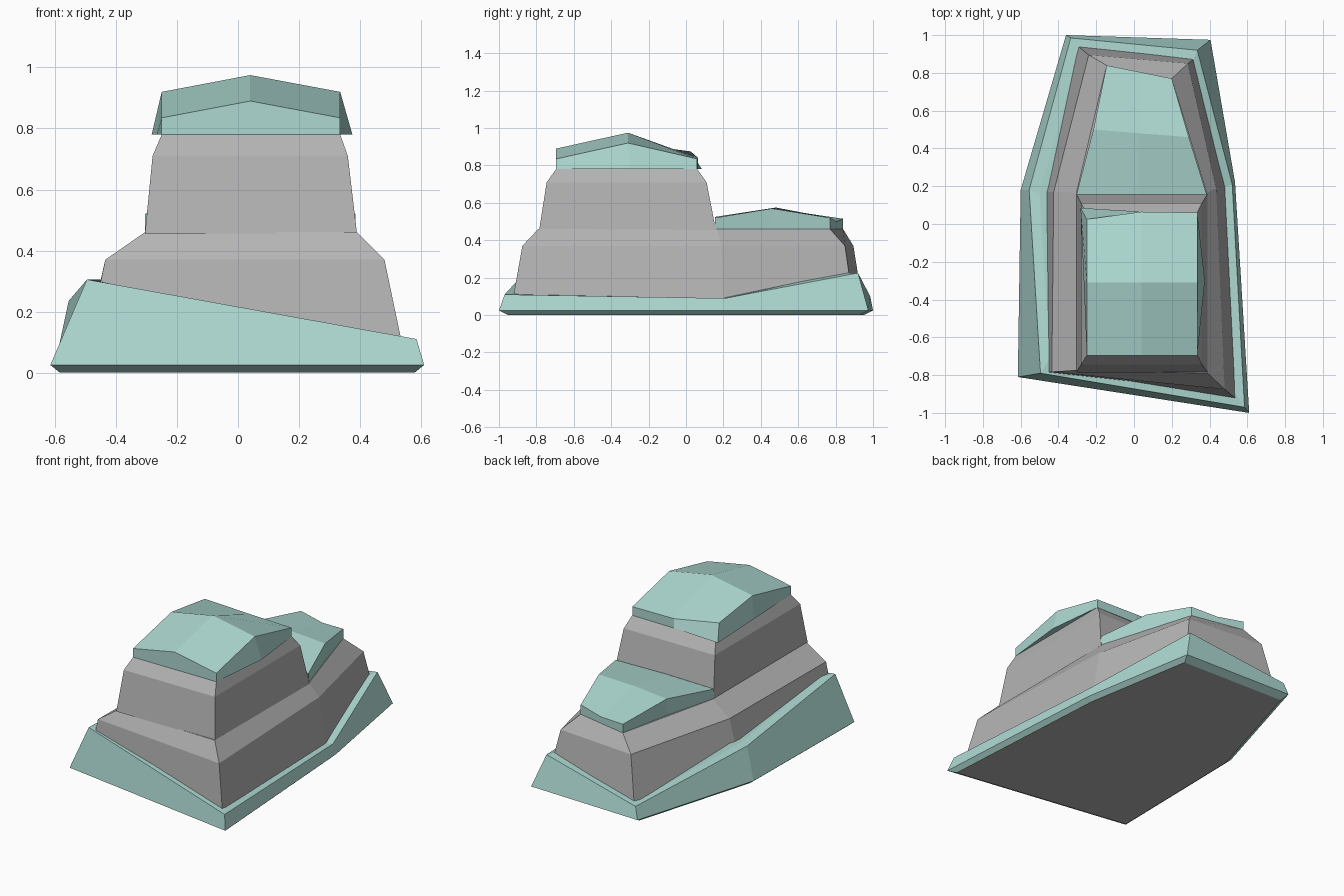
import bpy, bmesh

default_cube = bpy.data.objects.get("Cube")
if default_cube:
    bpy.data.objects.remove(default_cube, do_unlink=True)


def make_material(name, colour):
    material = bpy.data.materials.new(name)
    material.use_nodes = True
    material.diffuse_color = (*colour, 1)
    shader = material.node_tree.nodes["Principled BSDF"]
    shader.inputs["Base Color"].default_value = (*colour, 1)
    shader.inputs["Roughness"].default_value = 0.9
    return material


moss = make_material("pale moss green", (0.42, 0.69, 0.64))
stone = make_material("stone grey", (0.46, 0.455, 0.455))


def finish(mesh_data, name, materials):
    """Turn a bmesh into a flat shaded object."""
    bmesh.ops.recalc_face_normals(mesh_data, faces=mesh_data.faces)
    mesh = bpy.data.meshes.new(name)
    mesh_data.to_mesh(mesh)
    mesh_data.free()
    for material in materials:
        mesh.materials.append(material)
    shape = bpy.data.objects.new(name, mesh)
    bpy.context.collection.objects.link(shape)
    return shape


def bridge(mesh_data, lower, upper):
    count = len(lower)
    for i in range(count):
        j = (i + 1) % count
        mesh_data.faces.new((lower[i], lower[j], upper[j], upper[i]))


def loft(name, rings, materials):
    """Stack closed rings of points into a capped solid."""
    mesh_data = bmesh.new()
    loops = [[mesh_data.verts.new(point) for point in ring] for ring in rings]
    for lower, upper in zip(loops, loops[1:]):
        bridge(mesh_data, lower, upper)
    mesh_data.faces.new(loops[0])
    mesh_data.faces.new(loops[-1])
    return finish(mesh_data, name, materials)


def level(outline, z):
    return [(point[0], point[1], z) for point in outline]


def scaled(ring, factor):
    return [(x * factor, y * factor, z) for x, y, z in ring]


def rectangle(left, right, front, back, z):
    return level([(left, front), (right, front), (right, back), (left, back)], z)


def moss_cap(name, rows, base_z, flare):
    """Three rows of three points make the roof; flare moves base points outward."""
    perimeter = [(0, 0), (0, 1), (0, 2), (1, 2), (2, 2), (2, 1), (2, 0), (1, 0)]
    mesh_data = bmesh.new()
    roof = [[mesh_data.verts.new(point) for point in row] for row in rows]
    top_loop = [roof[r][c] for r, c in perimeter]
    base_loop = []
    for r, c in perimeter:
        x, y = flare.get((r, c), rows[r][c][:2])
        base_loop.append(mesh_data.verts.new((x, y, base_z)))
    bridge(mesh_data, base_loop, top_loop)
    for r in range(2):
        for c in range(2):
            mesh_data.faces.new((roof[r][c], roof[r][c + 1],
                                 roof[r + 1][c + 1], roof[r + 1][c]))
    mesh_data.faces.new(base_loop)
    return finish(mesh_data, name, [moss])


# Mossy skirt: rings run front left, front right, then round the back
foot = level([(-0.615, -0.81), (0.61, -1), (0.535, 0.22),
              (0.405, 0.975), (-0.36, 1), (-0.6, 0.18)], 0.025)
rim = [(-0.495, -0.79, 0.305), (0.585, -0.97, 0.11), (0.52, 0.21, 0.09),
       (0.335, 0.92, 0.225), (-0.335, 0.985, 0.1), (-0.555, 0.18, 0.235)]
skirt = loft("moss_skirt",
             [level(scaled(foot, 0.95), 0), foot, rim, scaled(rim, 0.9)],
             [moss, stone])

# The underside is bare stone
for face in skirt.data.polygons:
    if all(skirt.data.vertices[i].co.z < 0.001 for i in face.vertices):
        face.material_index = 1

# Lower rock with a sloping shoulder
lower_outline = [(-0.5, -0.79), (0.545, -0.93), (0.485, 0.2),
                 (0.345, 0.895), (-0.3, 0.945), (-0.505, 0.17)]
shoulder_outline = [(-0.435, -0.783), (0.48, -0.875), (0.435, 0.19),
                    (0.285, 0.85), (-0.24, 0.895), (-0.425, 0.17)]
ledge_outline = [(-0.305, -0.775), (0.39, -0.79), (0.385, 0.165),
                 (0.2, 0.77), (-0.145, 0.84), (-0.305, 0.165)]
loft("lower_rock",
     [level(lower_outline, 0.06), level(shoulder_outline, 0.37),
      level(ledge_outline, 0.46)], [stone])

# Tall rock at the front
loft("tall_rock",
     [rectangle(-0.305, 0.39, -0.785, 0.16, 0.455),
      rectangle(-0.28, 0.36, -0.745, 0.11, 0.71),
      rectangle(-0.25, 0.335, -0.695, 0.06, 0.78)], [stone])

# Moss on the tall rock, overhanging at one back corner and one side
moss_cap("tall_moss_cap",
         [[(-0.25, -0.695, 0.835), (0.04, -0.695, 0.89), (0.335, -0.695, 0.835)],
          [(-0.25, -0.31, 0.92), (0.04, -0.31, 0.975), (0.335, -0.31, 0.92)],
          [(-0.25, 0.025, 0.875), (0.04, 0.065, 0.84), (0.335, 0.06, 0.835)]],
         0.78, {(1, 2): (0.375, -0.3), (2, 0): (-0.283, 0.085),
                (1, 0): (-0.266, -0.3)})

# Moss on the low ledge behind
moss_cap("ledge_moss_cap",
         [[(-0.305, 0.155, 0.52), (0.03, 0.155, 0.525), (0.385, 0.155, 0.52)],
          [(-0.215, 0.5, 0.565), (0.03, 0.48, 0.575), (0.29, 0.46, 0.57)],
          [(-0.145, 0.84, 0.515), (0.03, 0.805, 0.5), (0.2, 0.77, 0.52)]],
         0.458, {})
